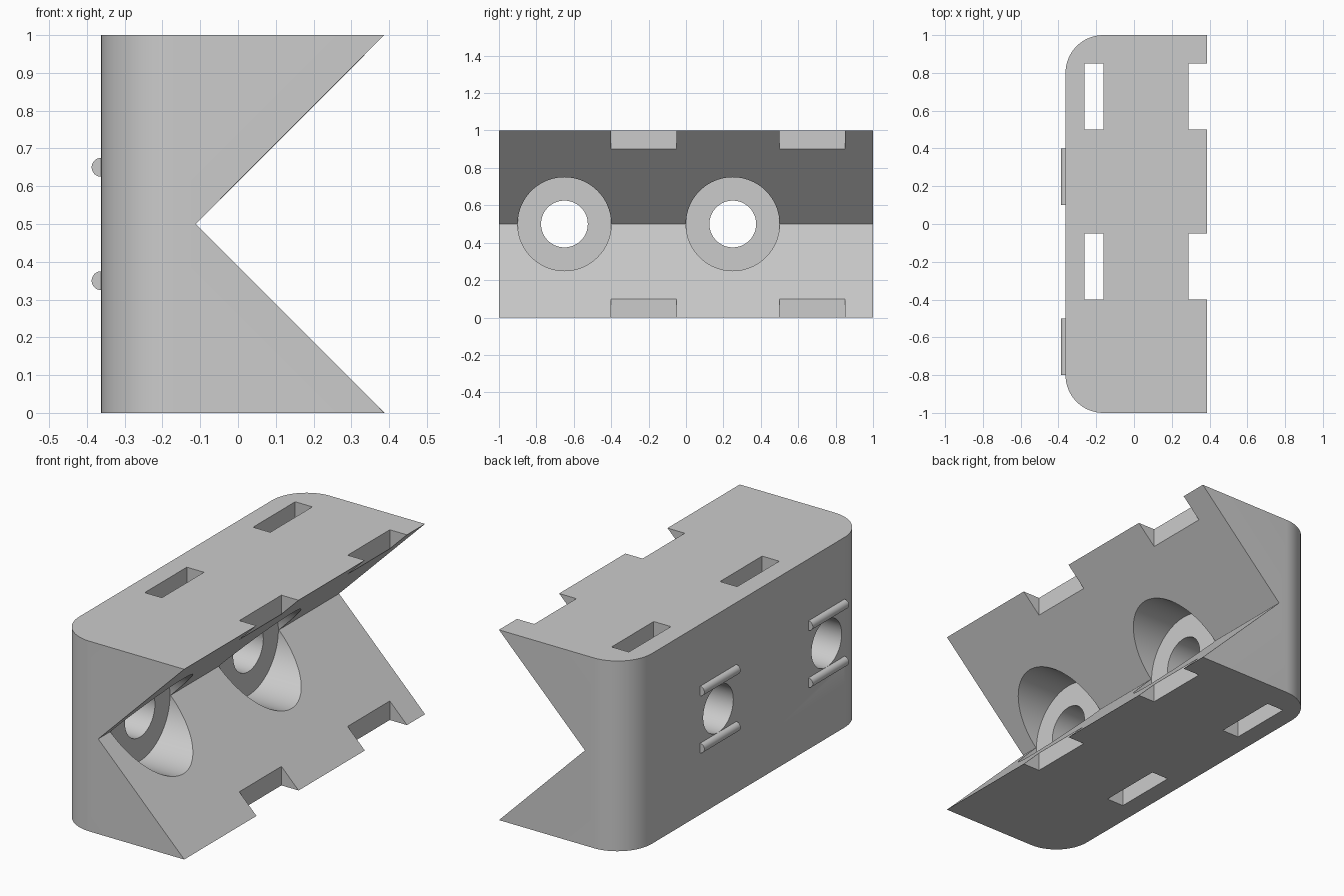
import bpy, bmesh, math
from mathutils import Matrix, Vector

if "Cube" in bpy.data.objects:
    bpy.data.objects.remove(bpy.data.objects["Cube"], do_unlink=True)

BACK, FRONT, APEX = -0.3875 + 0.025, 0.3875, -0.1125
BORE_Y = (-0.65, 0.25)
SLOT_Y = (-0.225, 0.675)

grey = bpy.data.materials.new("plain grey")
grey.use_nodes = True
colour = (0.6, 0.6, 0.6, 1)
grey.diffuse_color = colour
grey.node_tree.nodes["Principled BSDF"].inputs["Base Color"].default_value = colour


def finish(name, bm):
    bmesh.ops.recalc_face_normals(bm, faces=bm.faces)
    mesh = bpy.data.meshes.new(name)
    bm.to_mesh(mesh)
    bm.free()
    mesh.materials.append(grey)
    obj = bpy.data.objects.new(name, mesh)
    bpy.context.collection.objects.link(obj)
    return obj


def box(name, x0, x1, y, width):
    bm = bmesh.new()
    bmesh.ops.create_cube(bm, size=1, matrix=Matrix.Translation(((x0 + x1) / 2, y, 0.5))
                          @ Matrix.Diagonal((x1 - x0, width, 1.4, 1)))
    return finish(name, bm)


def cylinder(name, centre, radius, length, axis, sides):
    bm = bmesh.new()
    turn = Matrix.Rotation(math.pi / 2, 4, "Y" if axis == "X" else "X")
    bmesh.ops.create_cone(bm, cap_ends=True, segments=sides, radius1=radius, radius2=radius,
                          depth=length, matrix=Matrix.Translation(centre) @ turn)
    return finish(name, bm)


# Block: V-notched profile swept along y, back corners rounded
bm = bmesh.new()
profile = [(BACK, 0), (FRONT, 0), (APEX, 0.5), (FRONT, 1), (BACK, 1)]
face = bm.faces.new([bm.verts.new((x, -1, z)) for x, z in profile])
swept = bmesh.ops.extrude_face_region(bm, geom=[face], use_keep_orig=True)
bmesh.ops.translate(bm, vec=(0, 2, 0),
                    verts=[v for v in swept["geom"] if isinstance(v, bmesh.types.BMVert)])
bmesh.ops.recalc_face_normals(bm, faces=bm.faces)
corners = [e for e in bm.edges if all(abs(v.co.x - BACK) < 1e-4 for v in e.verts)
           and abs(e.verts[0].co.z - e.verts[1].co.z) > 0.5]
bmesh.ops.bevel(bm, geom=corners, offset=0.2, segments=16, profile=0.5, affect="EDGES")
block = finish("notched_block", bm)

tools = []
for y in BORE_Y:
    # Half-round ribs above and below each bore
    for z in (0.35, 0.65):
        tools.append((cylinder("back_rib", (BACK, y, z), 0.025, 0.3, "Y", 32), "UNION"))
    # Bore and wider recess opening into the notch
    tools.append((cylinder("bore_cutter", (0, y, 0.5), 0.125, 2, "X", 64), "DIFFERENCE"))
    floor = APEX - 0.003
    tools.append((cylinder("recess_cutter", (floor + 0.5, y, 0.5), 0.25, 1, "X", 96), "DIFFERENCE"))
for y in SLOT_Y:
    # Through slots and lip notches
    tools.append((box("slot_cutter", BACK + 0.1, BACK + 0.2, y, 0.35), "DIFFERENCE"))
    tools.append((box("lip_cutter", FRONT - 0.1, FRONT + 0.1, y, 0.35), "DIFFERENCE"))

for tool, operation in tools:
    mod = block.modifiers.new(tool.name, "BOOLEAN")
    mod.object, mod.operation, mod.solver = tool, operation, "EXACT"

# Apply the cuts and drop the helpers
bpy.context.view_layer.objects.active = block
block.select_set(True)
for mod in list(block.modifiers):
    bpy.ops.object.modifier_apply(modifier=mod.name)
for tool, _ in tools:
    bpy.data.objects.remove(tool, do_unlink=True)
bpy.ops.object.shade_smooth_by_angle(angle=math.radians(30))
